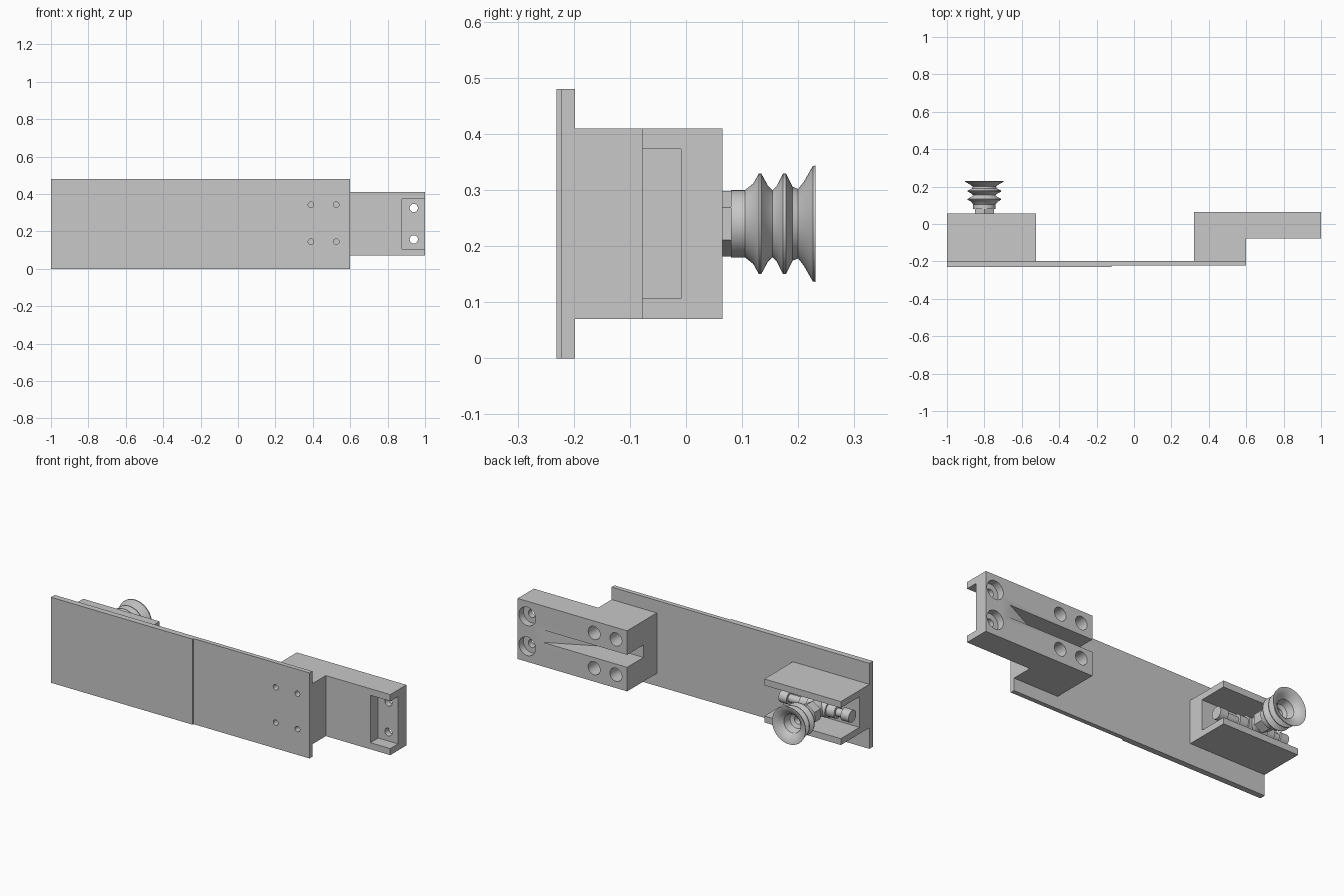
import bpy, math
from mathutils import Matrix, Vector

old = bpy.data.objects.get("Cube")
if old:
    bpy.data.objects.remove(old, do_unlink=True)

grey = bpy.data.materials.new("plain_grey")
grey.use_nodes = True
grey.diffuse_color = (0.58, 0.58, 0.58, 1)
grey.node_tree.nodes["Principled BSDF"].inputs["Base Color"].default_value = (0.58, 0.58, 0.58, 1)

TURN = {"X": Matrix.Rotation(math.pi / 2, 4, "Y"),
        "Y": Matrix.Rotation(-math.pi / 2, 4, "X")}
MID = 0.24
BACK = -0.198


def make(name, verts, faces):
    mesh = bpy.data.meshes.new(name)
    mesh.from_pydata(verts, [], faces)
    mesh.materials.append(grey)
    obj = bpy.data.objects.new(name, mesh)
    bpy.context.collection.objects.link(obj)
    return obj


def prism(name, outline, lo, hi, axis="Z"):
    """Extrude a closed outline: (x, y) along Z, or (y, z) along X."""
    place = (lambda a, b, c: (a, b, c)) if axis == "Z" else (lambda a, b, c: (c, a, b))
    n = len(outline)
    area = sum(outline[i - 1][0] * outline[i][1] - outline[i][0] * outline[i - 1][1] for i in range(n))
    if area < 0:
        outline = outline[::-1]
    verts = [place(a, b, c) for c in (lo, hi) for a, b in outline]
    faces = [tuple(range(n))[::-1], tuple(range(n, 2 * n))]
    faces += [(i, (i + 1) % n, n + (i + 1) % n, n + i) for i in range(n)]
    return make(name, verts, faces)


def box(name, x, y, z):
    return prism(name, [(x[0], y[0]), (x[1], y[0]), (x[1], y[1]), (x[0], y[1])], *z)


def lathe(name, profile, axis, centre, sides=40):
    """Revolve (radius, distance) points, capping both ends."""
    verts, faces = [], []
    for r, d in profile:
        for i in range(sides):
            a = 2 * math.pi * (i + 0.5) / sides
            p = TURN[axis] @ Vector((r * math.cos(a), r * math.sin(a), d))
            verts.append(p + Vector(centre))
    for k in range(len(profile) - 1):
        for i in range(sides):
            j = (i + 1) % sides
            faces.append((k * sides + i, k * sides + j, (k + 1) * sides + j, (k + 1) * sides + i))
    last = (len(profile) - 1) * sides
    faces += [tuple(range(sides))[::-1], tuple(range(last, last + sides))]
    return make(name, verts, faces)


def rod(name, r, lo, hi, axis, centre, sides=32):
    return lathe(name, [(r, lo), (r, hi)], axis, centre, sides)


def carve(obj, cutters):
    for cutter in cutters:
        cutter.hide_render = True
        mod = obj.modifiers.new("cut", "BOOLEAN")
        mod.operation, mod.solver, mod.object = "DIFFERENCE", "EXACT", cutter
    graph = bpy.context.evaluated_depsgraph_get()
    mesh = bpy.data.meshes.new_from_object(obj.evaluated_get(graph))
    obj.modifiers.clear()
    obj.data = mesh
    for cutter in cutters:
        bpy.data.objects.remove(cutter, do_unlink=True)


def smooth(obj):
    bpy.ops.object.select_all(action="DESELECT")
    obj.select_set(True)
    bpy.context.view_layer.objects.active = obj
    bpy.ops.object.shade_smooth_by_angle(angle=math.radians(35))


SCREWS = [(x, z) for x in (0.39, 0.525) for z in (0.145, 0.343)]
BOLTS = [(0.94, z) for z in (0.157, 0.325)]

# Mounting plate, slightly thicker on its right part
plate = prism("mounting_plate", [(-1, BACK), (-1, -0.231), (-0.12, -0.231), (-0.12, -0.223),
                                 (0.6, -0.223), (0.6, BACK)], 0, 0.48)
carve(plate, [rod("screw_hole", 0.015, -0.3, -0.1, "Y", (x, 0, z)) for x, z in SCREWS])
smooth(plate)

# Stepped arm block with end pocket, ramped slot and bolt holes
arm = prism("arm_block", [(0.32, BACK), (0.6, BACK), (0.6, -0.078), (1, -0.078),
                          (1, 0.065), (0.32, 0.065)], 0.07, 0.41)
cuts = [box("pocket", (0.877, 1.1), (-0.2, -0.009), (0.107, 0.373)),
        prism("ramp_slot", [(0.845, 0.065), (0.845, 0.1), (0.2, 0.1), (0.2, -0.08),
                            (0.55, -0.08)], 0.205, 0.275)]
for x, z in SCREWS:
    cuts.append(rod("screw_bore", 0.037, -0.1, 0.2, "Y", (x, 0, z)))
    cuts.append(rod("screw_pilot", 0.015, -0.3, -0.16, "Y", (x, 0, z)))
for x, z in BOLTS:
    cuts.append(rod("bolt_bore", 0.052, 0.025, 0.2, "Y", (x, 0, z)))
    cuts.append(rod("bolt_hole", 0.022, -0.3, 0.2, "Y", (x, 0, z)))
carve(arm, cuts)
smooth(arm)

# C-shaped channel that holds the suction fitting
LOW, HIGH, WALL = 0.118, 0.362, 0.036
prism("channel_bracket", [(BACK, LOW), (0.055, LOW), (0.055, LOW + WALL), (-0.11, LOW + WALL),
                          (-0.11, HIGH - WALL), (0.055, HIGH - WALL), (0.055, HIGH), (BACK, HIGH)],
      -1, -0.525, "X")

# Cross tube with a collar at each end and a central hub
AXLE = (-0.8, -0.047, MID)
smooth(rod("cross_tube", 0.022, -0.19, 0.22, "X", AXLE))
for side, end, name in ((-1, 0.2, "right"), (1, 0.235, "left")):
    lo, hi = sorted((side * (end - 0.05), side * end))
    smooth(rod(name + "_collar", 0.034, lo, hi, "X", AXLE))
    lo, hi = sorted((side * 0.06, side * 0.11))
    smooth(rod(name + "_nut", 0.036, lo, hi, "X", AXLE))
smooth(rod("hub", 0.045, -0.06, 0.06, "X", AXLE))

# Stem, hexagonal nut and bellows suction cup
CUP = (-0.8, 0, MID)
smooth(rod("stem", 0.045, -0.06, 0.03, "Y", CUP))
rod("hex_nut", 0.058, 0.02, 0.082, "Y", CUP, 6)
smooth(lathe("suction_cup", [(0.03, 0.08), (0.06, 0.08), (0.06, 0.105), (0.072, 0.12), (0.09, 0.13),
                             (0.09, 0.134), (0.068, 0.146), (0.06, 0.154), (0.068, 0.162),
                             (0.09, 0.173), (0.09, 0.178), (0.066, 0.19), (0.062, 0.2),
                             (0.075, 0.21), (0.103, 0.226), (0.104, 0.231), (0.098, 0.231),
                             (0.07, 0.217), (0.052, 0.2), (0.05, 0.19), (0.042, 0.16),
                             (0.022, 0.15), (0.018, 0.11)], "Y", CUP, 48))
